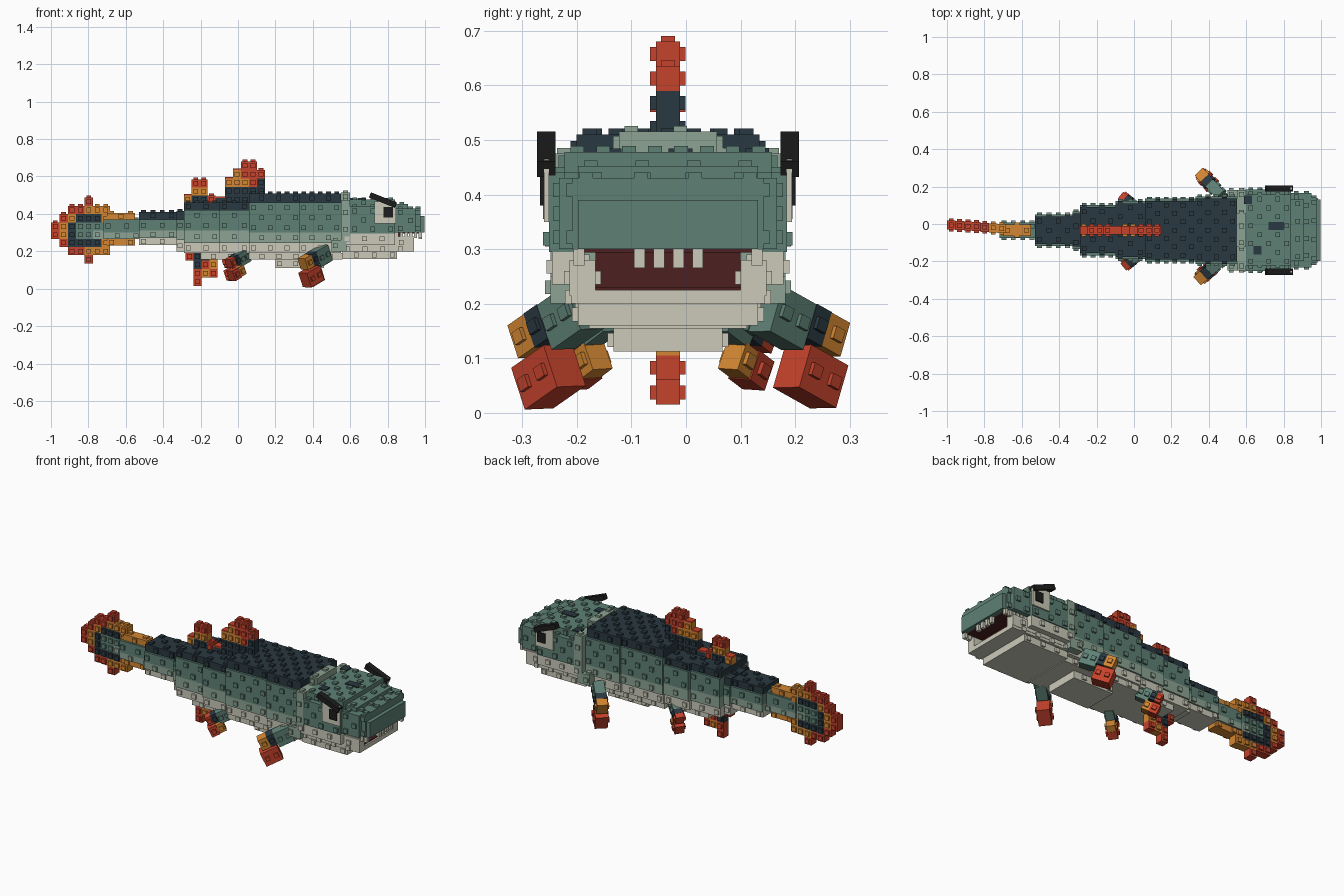
import bpy, bmesh
from mathutils import Vector, Matrix

if "Cube" in bpy.data.objects:
    bpy.data.objects.remove(bpy.data.objects["Cube"])

COLOURS = {
    'T': ("teal", (0.112, 0.217, 0.178)), 'N': ("navy", (0.023, 0.040, 0.052)),
    'C': ("cream", (0.60, 0.59, 0.49)), 'R': ("red", (0.56, 0.055, 0.025)),
    'O': ("orange", (0.65, 0.24, 0.032)), 'S': ("sage", (0.265, 0.37, 0.295)),
    'M': ("maroon", (0.075, 0.014, 0.015)), 'K': ("black", (0.012, 0.012, 0.012)),
}
KEYS = list(COLOURS)
MATS = []
for key in KEYS:
    name, rgb = COLOURS[key]
    m = bpy.data.materials.new(name)
    m.diffuse_color = (*rgb, 1)
    m.use_nodes = True
    m.node_tree.nodes["Principled BSDF"].inputs["Base Color"].default_value = m.diffuse_color
    MATS.append(m)

CY = -0.033      # centre line of the body
CELL = 0.047     # stud grid pitch
STUD = 0.028
parts = {}       # part name -> list of (low corner, high corner, colour, stud mode)


def block(part, x, y, z, col, studs="grid"):
    parts.setdefault(part, []).append(
        (Vector((x[0], y[0], z[0])), Vector((x[1], y[1], z[1])), col, studs))


def slab(part, x0, x1, half, z0, z1, col, studs="grid", cy=CY):
    block(part, (x0, x1), (cy - half, cy + half), (z0, z1), col, studs)


def add_box(bm, size, matrix, col):
    geo = bmesh.ops.create_cube(bm, size=1, matrix=matrix @ Matrix.Diagonal((*size, 1)))
    for f in {f for v in geo['verts'] for f in v.link_faces}:
        f.material_index = KEYS.index(col)


def finish(name, bm):
    me = bpy.data.meshes.new(name)
    bm.to_mesh(me)
    bm.free()
    for m in MATS:
        me.materials.append(m)
    ob = bpy.data.objects.new(name, me)
    bpy.context.collection.objects.link(ob)
    return ob


def pixel_fin(part, rows, x0, ztop, dx, dz, half=0.022, sway=0.0, cap=False):
    # One cube per letter, rows listed from the top down, optional red top plates
    for r, row in enumerate(rows):
        for c, col in enumerate(row):
            if col != '.':
                xa, zb = x0 + c * dx, ztop - r * dz
                cy = CY + sway * max(0, -0.6 - xa)
                slab(part, xa, xa + dx, half, zb - dz, zb, col, "single", cy)
                if cap and col != 'R' and (r == 0 or rows[r - 1][c] == '.'):
                    slab(part, xa, xa + dx, half, zb, zb + 0.008, 'R', "", cy)


# Rear body, narrowing towards the tail
slab("tail_stem", -0.72, -0.52, 0.042, 0.30, 0.37, 'T')
slab("tail_stem", -0.72, -0.52, 0.042, 0.265, 0.30, 'S')
slab("tail_stem", -0.70, -0.55, 0.03, 0.37, 0.405, 'O')
slab("tail_stem", -0.70, -0.55, 0.03, 0.23, 0.265, 'O')
for x0, x1, half, zs in (
        (-0.53, -0.33, 0.085, (0.235, 0.27, 0.31, 0.37, 0.41)),
        (-0.33, -0.29, 0.10, (0.20, 0.26, 0.31, 0.37, 0.415)),
        (-0.29, -0.10, 0.135, (0.19, 0.245, 0.31, 0.42, 0.46)),
        (-0.10, 0.06, 0.155, (0.19, 0.245, 0.31, 0.42, 0.46)),
        (0.06, 0.33, 0.168, (0.19, 0.245, 0.30, 0.46, 0.51)),
        (0.33, 0.55, 0.18, (0.19, 0.245, 0.30, 0.46, 0.51))):
    for i, col in enumerate("CSTN"):
        h = half - (0.012 if col == 'N' else 0.01 if col == 'C' else 0)
        slab("body", x0, x1, h, zs[i], zs[i + 1], col)

# Stepped belly
slab("belly", -0.20, 0.12, 0.11, 0.155, 0.19, 'C')
slab("belly", 0.06, 0.56, 0.145, 0.155, 0.19, 'C')
slab("belly", 0.20, 0.46, 0.10, 0.112, 0.155, 'C')

# Collar behind the head
slab("collar", 0.55, 0.60, 0.215, 0.25, 0.475, 'S')
slab("collar", 0.55, 0.60, 0.09, 0.475, 0.515, 'S')
slab("collar", 0.50, 0.58, 0.215, 0.20, 0.26, 'S')

# Head and upper jaw
slab("head", 0.60, 0.84, 0.218, 0.295, 0.44, 'T')
slab("head", 0.60, 0.84, 0.19, 0.44, 0.478, 'T')
slab("head", 0.84, 0.95, 0.20, 0.30, 0.43, 'T')
slab("head", 0.84, 0.91, 0.165, 0.43, 0.452, 'T')
slab("head", 0.95, 0.975, 0.175, 0.30, 0.43, 'T')
slab("head", 0.975, 0.997, 0.165, 0.30, 0.39, 'T', "")

# Lower jaw, hollow at the front
slab("lower_jaw", 0.56, 0.94, 0.178, 0.20, 0.225, 'C')
slab("lower_jaw", 0.56, 0.85, 0.165, 0.16, 0.20, 'C')
for s in (-1, 1):
    ya, yb = sorted((CY + s * 0.133, CY + s * 0.18))
    block("lower_jaw", (0.58, 0.94), (ya, yb), (0.215, 0.28), 'C')
    ya, yb = sorted((CY + s * 0.16, CY + s * 0.212))
    block("lower_jaw", (0.56, 0.84), (ya, yb), (0.235, 0.30), 'C')
slab("mouth_inside", 0.60, 0.87, 0.133, 0.225, 0.30, 'M', "")
slab("mouth_inside", 0.87, 0.965, 0.155, 0.294, 0.30, 'M', "")
slab("mouth_inside", 0.87, 0.93, 0.133, 0.225, 0.231, 'M', "")

# Teeth along the front and sides of the upper jaw
for i in range(4):
    y = -0.085 + i * 0.0355
    block("teeth", (0.965, 0.985), (y - 0.01, y + 0.01), (0.265, 0.30), 'C', "")
for s in (-1, 1):
    for i in range(6):
        x, y = 0.84 + i * 0.025, CY + s * 0.163
        block("teeth", (x, x + 0.018), (y - 0.01, y + 0.01), (0.27, 0.30), 'C', "")

# Dark spots on the head
for x, y in ((0.76, -0.01), (0.66, -0.14), (0.61, 0.13)):
    h = 0.042 if y == -0.01 else 0.022
    block("head_spots", (x - h, x + h), (y - 0.022, y + 0.022), (0.476, 0.484), 'N', "")

# Eyes as stacked thin plates
for s in (-1, 1):
    for xa, xb, za, zb, col, out in ((0.73, 0.845, 0.35, 0.465, 'C', 0.227),
                                    (0.778, 0.828, 0.38, 0.437, 'K', 0.234)):
        ya, yb = sorted((CY + s * (out - 0.0095), CY + s * out))
        block("eyes", (xa, xb), (ya, yb), (za, zb), col, "")

# Tail, dorsal and anal fins
pixel_fin("tail_fin", ["....R..", "..RROOO", ".RONNNO", "RONTTTT", "RONTTSS",
                       ".RNNNNO", "..RROOO", "....R.."], -1.0, 0.487, 0.045, 0.044, 0.024, 0.07)
pixel_fin("front_dorsal_fin", ["..RR.", ".ORRR", "OOORN", "NNNNN", "NNNNN"],
          -0.07, 0.68, 0.043, 0.045, cap=True)
pixel_fin("rear_dorsal_fin", [".RR.", ".OO.", "ONNR", "NNNN"], -0.29, 0.585, 0.0425, 0.043, cap=True)
pixel_fin("anal_fin", ["RNNO", ".NRO", ".ROR", ".R.."], -0.28, 0.195, 0.0425, 0.045)
# Low ridge joining the dorsal fins
slab("dorsal_ridge", -0.12, -0.07, 0.022, 0.455, 0.485, 'N', "")
slab("dorsal_ridge", -0.12, -0.07, 0.022, 0.485, 0.493, 'R', "")

ALL = [b for lst in parts.values() for b in lst]


def buried(p):
    return any(all(a[i] - 1e-4 < p[i] < b[i] + 1e-4 for i in range(3)) for a, b, _, _ in ALL)


def centres(a, b, mode):
    # Stud rows along one axis, spread evenly over the face
    n = 1 if mode == "single" else max(1, round((b - a) / CELL))
    return [a + (i + 0.5) * (b - a) / n for i in range(n)]


def add_studs(bm, a, b, col, mode):
    for axis, sign in ((1, -1), (1, 1), (2, 1)):
        u, v = [i for i in range(3) if i != axis]
        for i, pu in enumerate(centres(a[u], b[u], mode)):
            for j, pv in enumerate(centres(a[v], b[v], mode)):
                row = j + int(a[v] / CELL) if axis == 1 else j
                if mode == "grid" and (i + row) % 2:
                    continue
                p = Vector((0, 0, 0))
                p[u], p[v] = pu, pv
                p[axis] = (b if sign > 0 else a)[axis] + sign * 0.005
                if buried(p):
                    continue
                size = [STUD * 0.9] * 3
                size[axis] = 0.011
                add_box(bm, size, Matrix.Translation(p), col)


for part, boxes in parts.items():
    bm = bmesh.new()
    for a, b, col, mode in boxes:
        add_box(bm, b - a, Matrix.Translation((a + b) / 2), col)
        if mode:
            add_studs(bm, a, b, col, mode)
    finish(part, bm)


# Paired fin bricks: offset down, offset outward, width, length, thickness, colour
PECTORAL = ((0.012, 0.0, 0.09, 0.09, 0.058, 'T'), (0, 0.065, 0.068, 0.04, 0.06, 'N'),
            (0, 0.11, 0.066, 0.05, 0.06, 'O'), (0.085, 0.105, 0.084, 0.10, 0.07, 'R'))
PELVIC = ((0.012, 0.0, 0.09, 0.09, 0.058, 'T'), (0, 0.065, 0.068, 0.04, 0.06, 'N'),
          (0, 0.105, 0.066, 0.04, 0.06, 'R'), (0.085, 0.055, 0.07, 0.05, 0.06, 'O'),
          (0.085, 0.11, 0.075, 0.06, 0.068, 'R'))


def paired_fin(name, root, side, spread, scale, bricks):
    # Slanted rows of bricks running outward, down and back
    d = Vector((-0.7, spread * side, -0.42)).normalized()
    w = Vector((0.33, -0.33 * side, -0.9))
    w = (w - d * w.dot(d)).normalized()
    rot = Matrix((w, d.cross(w), d)).transposed().to_4x4()
    bm = bmesh.new()
    for off_w, off_d, width, length, thick, col in bricks:
        mat = Matrix.Translation(Vector(root) + (w * off_w + d * off_d) * scale) @ rot
        add_box(bm, Vector((width, thick, length)) * scale, mat, col)
        for sy in (-1, 1):
            for sd in ((-1, 1) if length > 0.08 else (0,)):
                stud = Matrix.Translation(Vector((0, sy * thick / 2, sd * length / 4)) * scale)
                add_box(bm, (0.024, 0.018, 0.024), mat @ stud, col)
    finish(name, bm)


# Pectoral and pelvic fins
paired_fin("right_pectoral_fin", (0.44, -0.215, 0.187), -1, 0.6, 1.0, PECTORAL)
paired_fin("left_pectoral_fin", (0.44, 0.18, 0.185), 1, 0.75, 1.0, PECTORAL)
paired_fin("right_pelvic_fin", (0.02, -0.168, 0.175), -1, 0.55, 0.78, PELVIC)
paired_fin("left_pelvic_fin", (0.005, 0.092, 0.175), 1, 0.55, 0.78, PELVIC)

# Slanted brows above the eyes
for s, name in ((-1, "right_brow"), (1, "left_brow")):
    bm = bmesh.new()
    rot = Matrix.Rotation(0.38, 4, 'Y')
    add_box(bm, (0.15, 0.034, 0.03), Matrix.Translation((0.775, CY + s * 0.223, 0.474)) @ rot, 'K')
    finish(name, bm)
